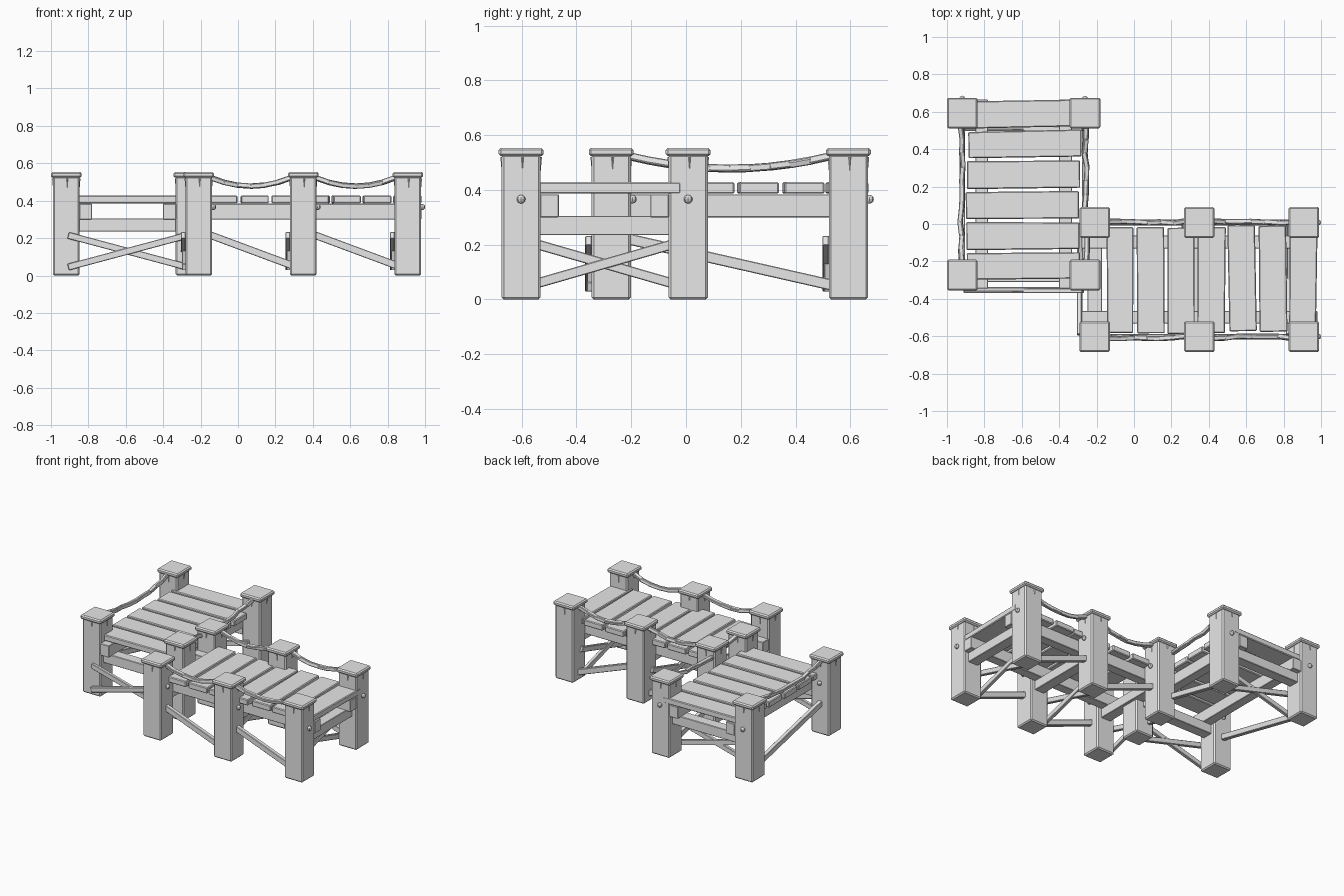
import bpy, bmesh, math, random
from mathutils import Matrix, Vector

random.seed(4)
if "Cube" in bpy.data.objects:
    bpy.data.objects.remove(bpy.data.objects["Cube"])

grey = bpy.data.materials.new("plain_grey")
grey.use_nodes = True
grey.diffuse_color = (0.8, 0.8, 0.8, 1)
grey.node_tree.nodes["Principled BSDF"].inputs["Base Color"].default_value = (0.8, 0.8, 0.8, 1)


def finish(bm, name, matrix, bevel=0.0):
    mesh = bpy.data.meshes.new(name)
    bm.to_mesh(mesh)
    bm.free()
    mesh.materials.append(grey)
    obj = bpy.data.objects.new(name, mesh)
    bpy.context.collection.objects.link(obj)
    obj.matrix_world = matrix
    if bevel:
        mod = obj.modifiers.new("worn_edges", "BEVEL")
        mod.width = bevel
        mod.segments = 1
    return obj


def box(name, frame, centre, size, bevel=0.004, rotation=None, wobble=0.0):
    bm = bmesh.new()
    bmesh.ops.create_cube(bm, size=1)
    for v in bm.verts:
        v.co = Vector(a * b for a, b in zip(v.co, size))
    if wobble:  # uneven sawn width at each end
        for end in (-1, 1):
            for side in (-1, 1):
                shift = random.uniform(-wobble, wobble)
                for v in bm.verts:
                    if v.co.x * side > 0 and v.co.y * end > 0:
                        v.co.x += shift
    local = Matrix.Translation(centre)
    if rotation is not None:
        local = local @ rotation.to_matrix().to_4x4()
    return finish(bm, name, frame @ local, bevel)


def bar(name, frame, start, end, width, height, bevel=0.003, roll=0.0):
    a, b = Vector(start), Vector(end)
    d = b - a
    rot = d.to_track_quat("X", "Z")
    if roll:
        rot = rot @ Matrix.Rotation(roll, 3, "X").to_quaternion()
    return box(name, frame, (a + b) / 2, (d.length, width, height), bevel, rot)


def bolt(frame, centre):
    bm = bmesh.new()
    bmesh.ops.create_uvsphere(bm, u_segments=8, v_segments=6, radius=0.016)
    return finish(bm, "bolt", frame @ Matrix.Translation(centre))


def post(frame, u, v):
    box("post", frame, (u, v, 0.265), (0.143, 0.143, 0.53), 0.008)
    box("post_cap", frame, (u, v, 0.538), (0.164, 0.164, 0.03), 0.008)
    bolt(frame, (u + 0.077, v, 0.366))
    # Small splinters under the cap, one on every face
    for k in range(4):
        turn = Matrix.Translation((u, v, 0)) @ Matrix.Rotation(k * math.pi / 2, 4, "Z")
        bm = bmesh.new()
        bmesh.ops.create_cone(bm, cap_ends=True, segments=4, radius1=0.0005, radius2=0.005, depth=0.05)
        finish(bm, "post_splinter", frame @ turn @ Matrix.Translation((0.071, 0.005, 0.495)))


def rope(frame, u0, u1, v):
    count = max(6, round((u1 - u0) / 0.075))
    pts = []
    for i in range(count + 1):
        t = i / count
        sag = 0.045 * (1 - (2 * t - 1) ** 2)
        pts.append((u0 + (u1 - u0) * t, v + random.uniform(-0.008, 0.008), 0.523 - sag))
    for a, b in zip(pts, pts[1:]):
        stretch = (Vector(b) - Vector(a)) * 0.06
        bar("rope_link", frame, Vector(a) - stretch, Vector(b) + stretch,
            0.026, 0.026, 0.004, random.uniform(-0.3, 0.3))


def pier(frame, posts, half, plank_start, plank_count, plank_length):
    first, last = posts[0], posts[-1]
    for u in posts:
        for s in (-1, 1):
            post(frame, u, s * half)
        # Cross beam and crossed braces of each frame
        bar("cross_beam", frame, (u, -half, 0.27), (u, half, 0.27), 0.076, 0.07)
        for s in (-1, 1):
            bar("cross_brace", frame, (u - 0.08 - 0.003 * s, -s * (half - 0.01), 0.215),
                (u - 0.08 - 0.003 * s, s * (half - 0.01), 0.045), 0.024, 0.036)
    for s in (-1, 1):
        # Long bearers inside the posts
        inner = s * (half - 0.104)
        bar("deck_bearer", frame, (first - 0.072, inner, 0.342), (last + 0.072, inner, 0.342), 0.068, 0.084)
        # Sloping side braces and sagging ropes in each bay
        for a, b in zip(posts, posts[1:]):
            bar("side_brace", frame, (a + 0.03, s * half, 0.228), (b - 0.05, s * half, 0.05), 0.03, 0.04)
            rope(frame, a + 0.065, b - 0.065, s * (half + 0.004))
    # Deck planks
    for i in range(plank_count):
        tilt = Matrix.Rotation(random.uniform(-0.012, 0.012), 3, "Z").to_quaternion()
        box("deck_plank", frame,
            (plank_start + 0.163 * i, random.uniform(-0.008, 0.008), 0.407),
            (0.145, plank_length, 0.042), 0.005, tilt, 0.004)


# Two piers meeting at a corner, the second turned a quarter
east = Matrix.Translation((0.349, -0.297, 0))
west = Matrix.Translation((-0.59, 0.16, 0)) @ Matrix.Rotation(math.pi / 2, 4, "Z")
pier(east, (-0.559, 0, 0.559), 0.305, -0.423, 7, 0.567)
pier(west, (-0.433, 0.433), 0.328, -0.386, 6, 0.605)
